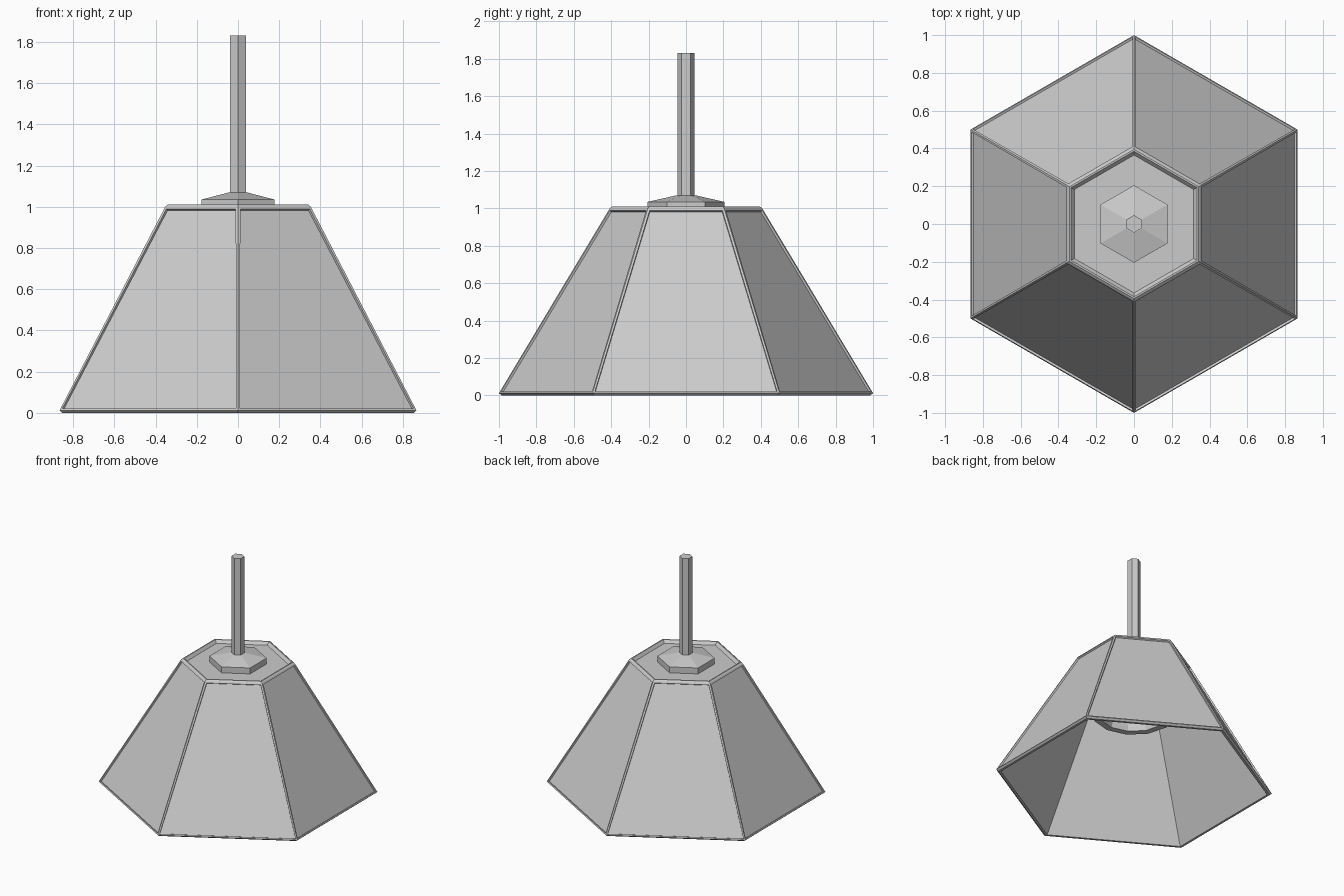
import bpy, bmesh
from math import cos, sin, pi

if "Cube" in bpy.data.objects:
    bpy.data.objects.remove(bpy.data.objects["Cube"])


def loft(name, profile, sides=6, closed=False, inset_band=None):
    """Polygonal lathe of (radius, z) points, capped or closed into a ring."""
    bm = bmesh.new()
    rings = [[bm.verts.new((r * cos(pi / 2 + 2 * pi * k / sides),
                            r * sin(pi / 2 + 2 * pi * k / sides), z))
              for k in range(sides)] for r, z in profile]
    panels = []
    for i in range(len(rings) if closed else len(rings) - 1):
        a, b = rings[i], rings[(i + 1) % len(rings)]
        for k in range(sides):
            n = (k + 1) % sides
            f = bm.faces.new((a[k], a[n], b[n], b[k]))
            if i == inset_band:
                panels.append(f)
    if not closed:
        bm.faces.new(rings[0])
        bm.faces.new(rings[-1])
    bmesh.ops.recalc_face_normals(bm, faces=bm.faces[:])
    # Recess the panels to leave a raised frame along every edge
    if panels:
        bmesh.ops.inset_individual(bm, faces=panels, thickness=0.016)
        bmesh.ops.inset_individual(bm, faces=panels, thickness=0.002, depth=-0.012)
    mesh = bpy.data.meshes.new(name)
    bm.to_mesh(mesh)
    bm.free()
    obj = bpy.data.objects.new(name, mesh)
    bpy.context.collection.objects.link(obj)
    return obj


# Hexagonal shade: inner wall, bottom rim, framed outer panels, recessed top plate
loft("shade", [(0.385, 0.965), (0.965, 0.0), (0.985, 0.0), (1.0, 0.012),
               (0.408, 1.0), (0.395, 1.01), (0.385, 1.01), (0.365, 0.988)],
     inset_band=3)

# Mounting cap on the top plate
loft("cap", [(0.205, 0.98), (0.205, 1.035), (0.05, 1.07)])

# Hanging rod
loft("rod", [(0.046, 1.0), (0.046, 1.83)])

# Lamp holder inside the shade, open at the bottom
loft("lamp_holder", [(0.20, 0.97), (0.30, 0.60), (0.30, 0.57), (0.25, 0.57),
                     (0.24, 0.60), (0.16, 0.97)], sides=12, closed=True)
